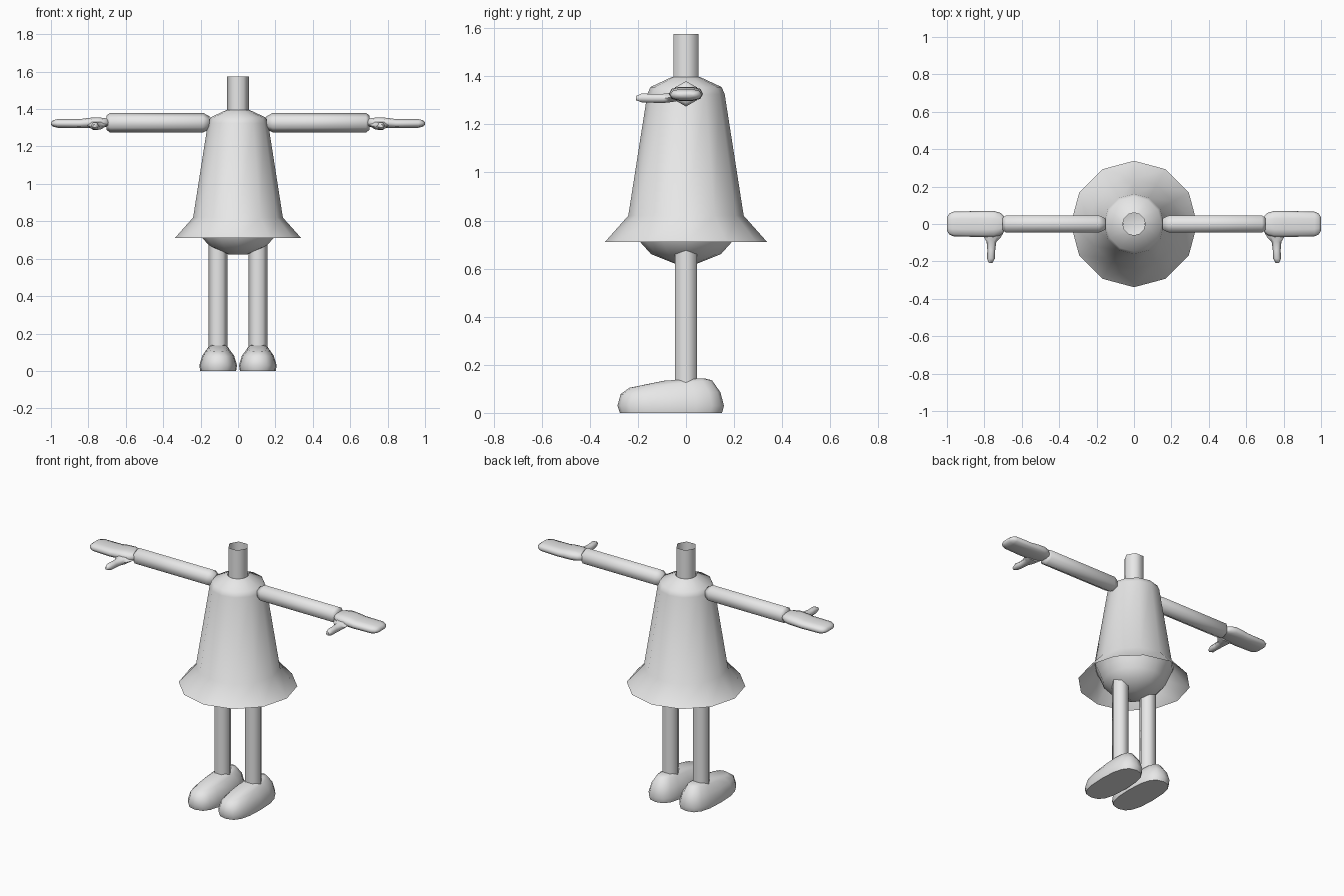
import bpy, bmesh, math
from mathutils import Vector

if "Cube" in bpy.data.objects:
    bpy.data.objects.remove(bpy.data.objects["Cube"])

grey = bpy.data.materials.new("light_grey")
grey.diffuse_color = (0.8, 0.8, 0.8, 1)
grey.use_nodes = True
grey.node_tree.nodes["Principled BSDF"].inputs["Base Color"].default_value = grey.diffuse_color

X, Y, Z = Vector((1, 0, 0)), Vector((0, 1, 0)), Vector((0, 0, 1))


def ring(center, u, v, ru, rv, n, power=1.0, tilt=0.0):
    """Points of a (super)ellipse in the u, v plane; tilt lifts z along y."""
    pts = []
    for i in range(n):
        a = 2 * math.pi * i / n
        c, s = math.cos(a), math.sin(a)
        p = (Vector(center) + u * math.copysign(abs(c) ** power, c) * ru
             + v * math.copysign(abs(s) ** power, s) * rv)
        p.z += tilt * (p.y - center[1])
        pts.append(p)
    return pts


def loft(name, rings, cap_start=True, cap_end=True, mirror=False):
    """Skin a row of rings into one smooth object."""
    bm = bmesh.new()
    rows = [[bm.verts.new(p) for p in r] for r in rings]
    n = len(rows[0])
    for a, b in zip(rows, rows[1:]):
        for i in range(n):
            j = (i + 1) % n
            bm.faces.new((a[i], a[j], b[j], b[i]))
    if cap_start:
        bm.faces.new(rows[0][::-1])
    if cap_end:
        bm.faces.new(rows[-1])
    bmesh.ops.recalc_face_normals(bm, faces=bm.faces)
    me = bpy.data.meshes.new(name)
    bm.to_mesh(me)
    bm.free()
    me.shade_smooth()
    me.set_sharp_from_angle(angle=math.radians(65))
    me.materials.append(grey)
    ob = bpy.data.objects.new(name, me)
    bpy.context.collection.objects.link(ob)
    if mirror:
        ob.modifiers.new("mirror", 'MIRROR')
    return ob


def turned(name, profile, n, x=0.0, **kw):
    """Upright turned part from (radius, height) pairs."""
    return loft(name, [ring((x, 0, z), X, Y, r, r, n) for r, z in profile], **kw)


# Dress with flared open hem, hips below it, and open neck tube
turned("dress", [(0.338, 0.71), (0.24, 0.82), (0.161, 1.325), (0.148, 1.355),
                 (0.06, 1.396)], 12, cap_start=False, cap_end=False)
turned("hips", [(0.05, 0.622), (0.145, 0.66), (0.19, 0.71), (0.21, 0.76),
                (0.236, 0.818)], 12, cap_end=False)
turned("neck", [(0.06, 1.38), (0.06, 1.575)], 6, cap_start=False, cap_end=False)

# Legs
turned("leg", [(0.052, 0.12), (0.052, 0.42), (0.052, 0.72)], 6, x=0.107, mirror=True)

# Shoes: (z, half width, toe y, heel y, upward slope to the heel)
shoe = [(0.0, 0.096, -0.275, 0.15, 0), (0.03, 0.101, -0.285, 0.158, 0),
        (0.082, 0.085, -0.272, 0.143, 0.02), (0.12, 0.056, -0.235, 0.108, 0.09),
        (0.139, 0.036, -0.09, 0.075, 0.06)]
loft("shoe", [ring((0.106, (t + h) / 2, z), X, Y, w, (h - t) / 2, 16, 0.75, k)
              for z, w, t, h, k in shoe], mirror=True)

# Arms
loft("arm", [ring((x, 0, 1.327), Z, Y, r, r, 6)
             for x, r in [(0.152, 0.034), (0.187, 0.053), (0.43, 0.053),
                          (0.685, 0.053), (0.702, 0.038)]], mirror=True)

# Hands: (x, half depth, half thickness, z)
hand = [(0.685, 0.032, 0.022, 1.325), (0.715, 0.06, 0.025, 1.328),
        (0.75, 0.07, 0.029, 1.328), (0.80, 0.07, 0.028, 1.326),
        (0.845, 0.069, 0.025, 1.322), (0.965, 0.066, 0.024, 1.323),
        (0.988, 0.056, 0.018, 1.323), (1.0, 0.035, 0.008, 1.323)]
loft("hand", [ring((x, 0, z), Y, Z, d, t, 10, 0.75) for x, d, t, z in hand],
     mirror=True)

# Thumbs: (x, y, half width, half height, z)
thumb = [(0.755, -0.04, 0.06, 0.022, 1.315), (0.757, -0.07, 0.046, 0.023, 1.311),
         (0.762, -0.095, 0.026, 0.022, 1.308), (0.763, -0.14, 0.021, 0.021, 1.308),
         (0.765, -0.185, 0.021, 0.021, 1.31), (0.766, -0.208, 0.01, 0.01, 1.309)]
loft("thumb", [ring((x, y, z), X, Z, w, h, 6) for x, y, w, h, z in thumb],
     mirror=True)
